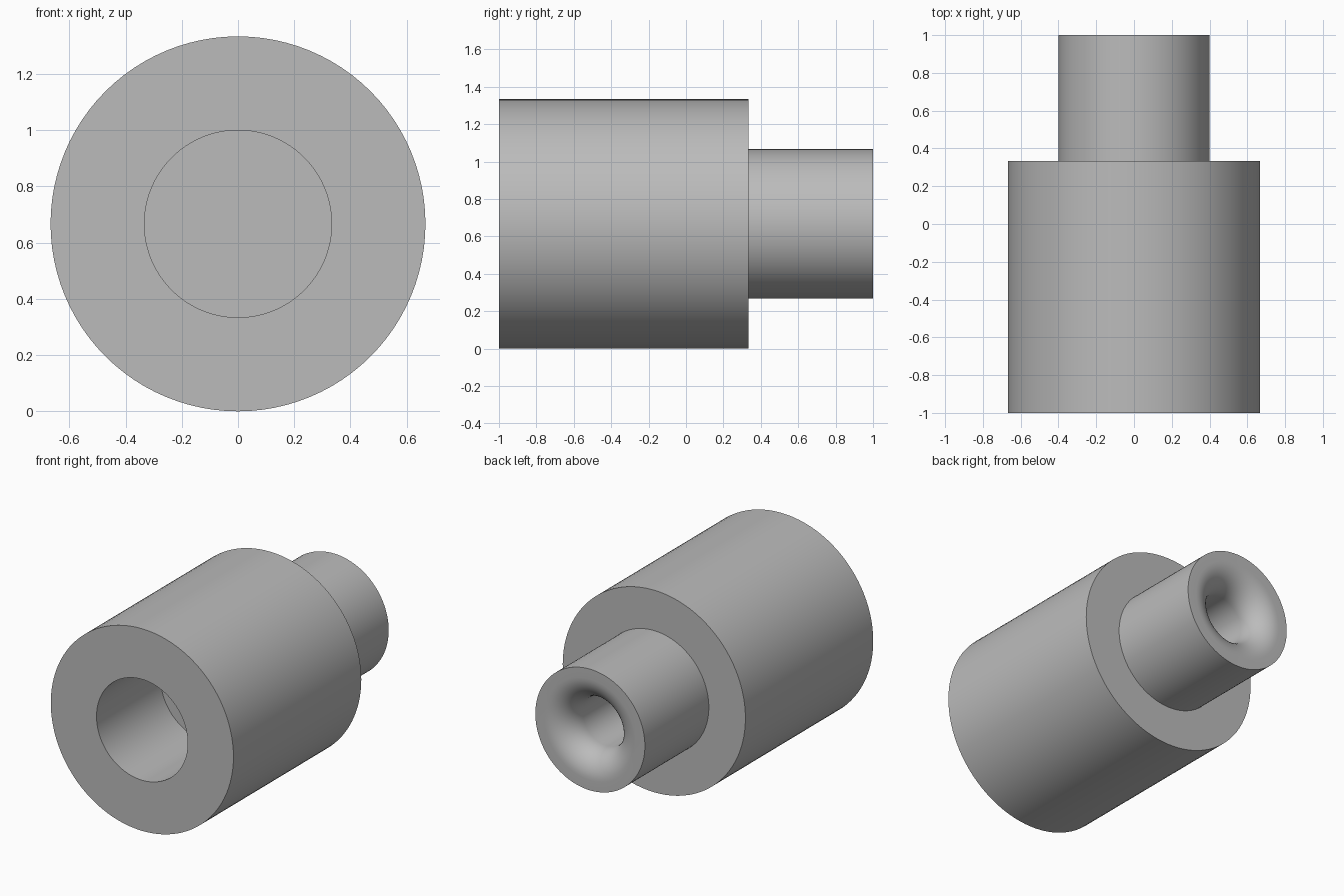
import bpy, bmesh
from math import sin, cos, pi, radians

cube = bpy.data.objects.get("Cube")
if cube:
    bpy.data.objects.remove(cube, do_unlink=True)

SEGMENTS = 96
BODY_R, NECK_R, BORE_R = 0.667, 0.4, 0.333
HOLE_R, FILLET = 0.167, 0.167
STEP_Y = 0.333

grey = bpy.data.materials.new("plain grey")
grey.use_nodes = True
colour = (0.5, 0.5, 0.5, 1)
grey.diffuse_color = colour
grey.node_tree.nodes["Principled BSDF"].inputs["Base Color"].default_value = colour


def lathe(name, profile):
    """Revolve (radius, y) points about the y axis; both ends lie on the axis."""
    bm = bmesh.new()
    verts = [bm.verts.new((r, y, 0)) for r, y in profile]
    edges = [bm.edges.new(pair) for pair in zip(verts, verts[1:])]
    bmesh.ops.spin(bm, geom=verts + edges, cent=(0, 0, 0), axis=(0, 1, 0),
                   angle=2 * pi, steps=SEGMENTS, use_duplicate=False)
    bmesh.ops.remove_doubles(bm, verts=bm.verts, dist=0.0001)
    bmesh.ops.recalc_face_normals(bm, faces=bm.faces)
    mesh = bpy.data.meshes.new(name)
    bm.to_mesh(mesh)
    bm.free()
    mesh.materials.append(grey)
    obj = bpy.data.objects.new(name, mesh)
    bpy.context.collection.objects.link(obj)
    obj.location.z = BODY_R
    bpy.ops.object.select_all(action='DESELECT')
    obj.select_set(True)
    bpy.context.view_layer.objects.active = obj
    bpy.ops.object.shade_smooth_by_angle(angle=radians(30))
    return obj


# Blind front bore, wide body and stepped neck
front = [(0, -STEP_Y), (BORE_R, -STEP_Y), (BORE_R, -1), (BODY_R, -1),
         (BODY_R, STEP_Y), (NECK_R, STEP_Y), (NECK_R, 1)]

# Rounded mouth leading into the blind rear hole
lip = HOLE_R + FILLET
mouth = [(lip - FILLET * sin(a), 1 - FILLET + FILLET * cos(a))
         for a in (i * pi / 24 for i in range(13))]
rear = [(HOLE_R, STEP_Y), (0, STEP_Y)]

lathe("stepped_bushing", front + mouth + rear)
